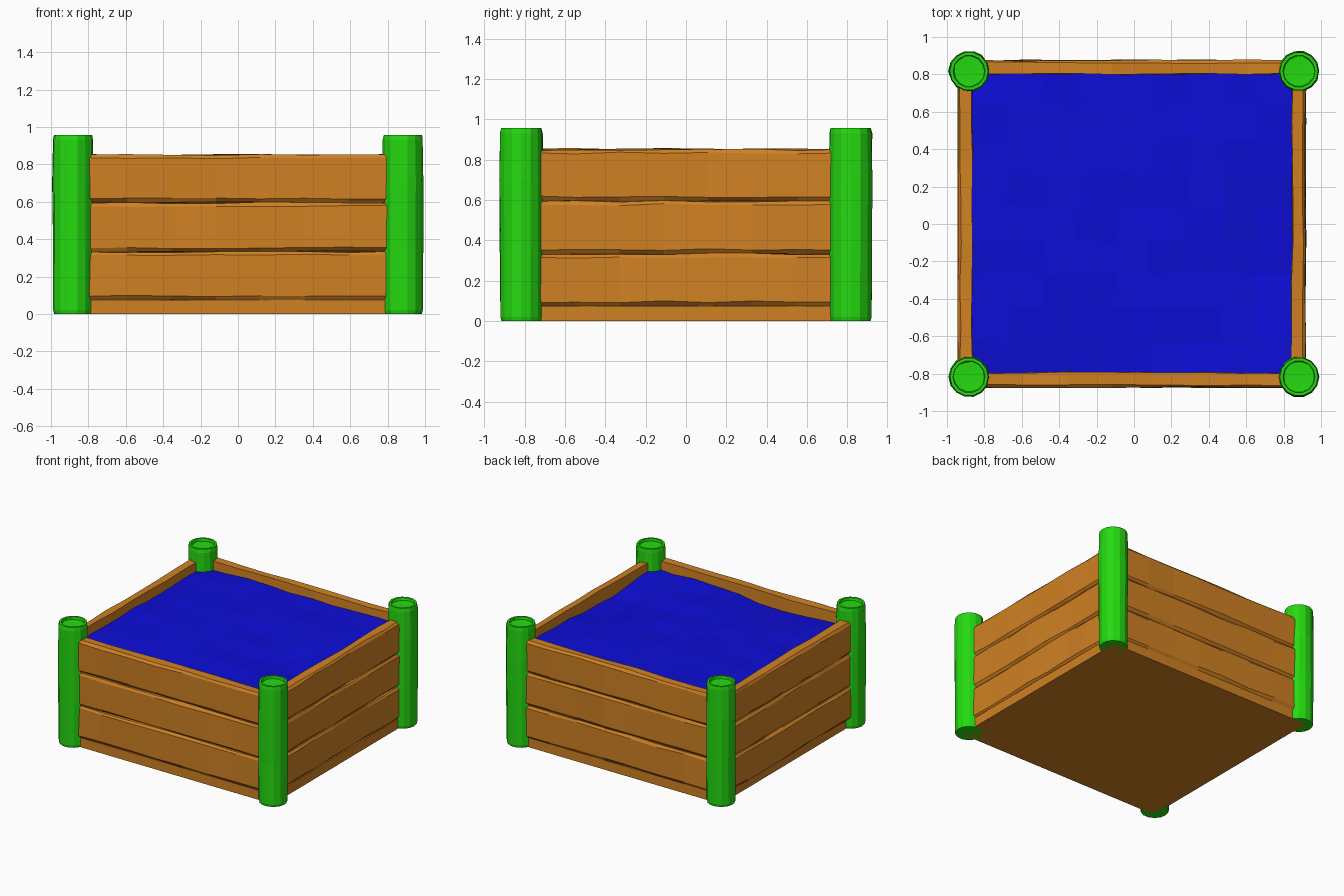
import bpy, bmesh, math, random
from mathutils import Vector

random.seed(7)
cube = bpy.data.objects.get("Cube")
if cube:
    bpy.data.objects.remove(cube)


def material(name, rgb):
    mat = bpy.data.materials.new(name)
    mat.use_nodes = True
    mat.diffuse_color = (*rgb, 1)
    mat.node_tree.nodes["Principled BSDF"].inputs["Base Color"].default_value = (*rgb, 1)
    return mat


ORANGE = material("orange wood", (0.63, 0.22, 0.017))
GREEN = material("bright green", (0.018, 0.70, 0.005))
BLUE = material("deep blue", (0.004, 0.004, 0.68))


def jitter(a):
    return random.uniform(-a, a)


def finish(name, bm, mat):
    bmesh.ops.recalc_face_normals(bm, faces=bm.faces)
    mesh = bpy.data.meshes.new(name)
    bm.to_mesh(mesh)
    bm.free()
    mesh.materials.append(mat)
    obj = bpy.data.objects.new(name, mesh)
    bpy.context.collection.objects.link(obj)
    return obj


def loft(bm, rings):
    """Bridge closed rings of points and cap both ends."""
    rows = [[bm.verts.new(p) for p in ring] for ring in rings]
    n = len(rows[0])
    for a, b in zip(rows, rows[1:]):
        for i in range(n):
            bm.faces.new((a[i], a[(i + 1) % n], b[(i + 1) % n], b[i]))
    bm.faces.new(rows[0][::-1])
    bm.faces.new(rows[-1])


# Floor slab
bm = bmesh.new()
bmesh.ops.create_cube(bm, size=1)
for v in bm.verts:
    v.co = Vector((v.co.x * 1.82, v.co.y * 1.72, 0.0375 + v.co.z * 0.075))
finish("floor", bm, ORANGE)


# Rough-hewn planks: chamfered section swept along each wall
def plank(name, z0, z1, inner, outer, half, place):
    c = 0.02
    section = [(inner, z0), (outer - c, z0), (outer, z0 + 0.022),
               (outer, z1 - c), (outer - 0.012, z1 - 0.003), (inner + 0.005, z1)]
    rings = []
    for i in range(8):
        t = -half + 2 * half * i / 7
        rings.append([place(t, o + jitter(0.005), z + jitter(0.005))
                      for o, z in section])
    bm = bmesh.new()
    loft(bm, rings)
    finish(name, bm, ORANGE)


walls = {
    "front": (0.79, 0.873, 0.83, lambda t, o, z: (t, -o, z)),
    "back": (0.797, 0.875, 0.83, lambda t, o, z: (t, o, z)),
    "right": (0.86, 0.94, 0.77, lambda t, o, z: (-o, t, z)),
    "left": (0.84, 0.917, 0.77, lambda t, o, z: (o, t, z)),
}
for side, (inner, outer, half, place) in walls.items():
    for row, (z0, z1) in enumerate([(0.073, 0.335), (0.332, 0.597), (0.594, 0.853)]):
        plank(f"{side}_plank_{row + 1}", z0, z1, inner, outer, half, place)


# Corner posts with a raised rim and a shallow dished top
POST = [(0.101, 0), (0.106, 0.02), (0.107, 0.35), (0.109, 0.7), (0.107, 0.93),
        (0.102, 0.958), (0.086, 0.958), (0.082, 0.938), (0.03, 0.936)]
SIDES = 14
for sx, x in (("right", -0.882), ("left", 0.882)):
    for sy, y in (("front", -0.817), ("back", 0.817)):
        rings = []
        for r, z in POST:
            ring = []
            for i in range(SIDES):
                a = math.tau * i / SIDES
                rr = r + (jitter(0.003) if 0.1 < z < 0.94 else 0)
                ring.append((x + rr * math.cos(a), y + rr * math.sin(a), z))
            rings.append(ring)
        bm = bmesh.new()
        loft(bm, rings)
        post = finish(f"{sy}_{sx}_post", bm, GREEN)

# Uneven filling, gently undulating and faceted
bm = bmesh.new()
bmesh.ops.create_grid(bm, x_segments=9, y_segments=9, size=1)
for v in bm.verts:
    u, w = v.co.x, v.co.y
    edge = max(abs(u), abs(w)) > 0.99
    dip = 0.04 * math.exp(-4 * (u - 1) ** 2 - 5 * (w + 0.25) ** 2)
    dip += 0.04 * math.exp(-5 * (u + 0.35) ** 2 - 4 * (w + 1) ** 2)
    move = 0 if edge else 0.02
    v.co = Vector((u * 0.86 - 0.005 + jitter(move), w * 0.805 + jitter(move),
                   0.785 - dip + jitter(0.01)))
finish("filling", bm, BLUE)
